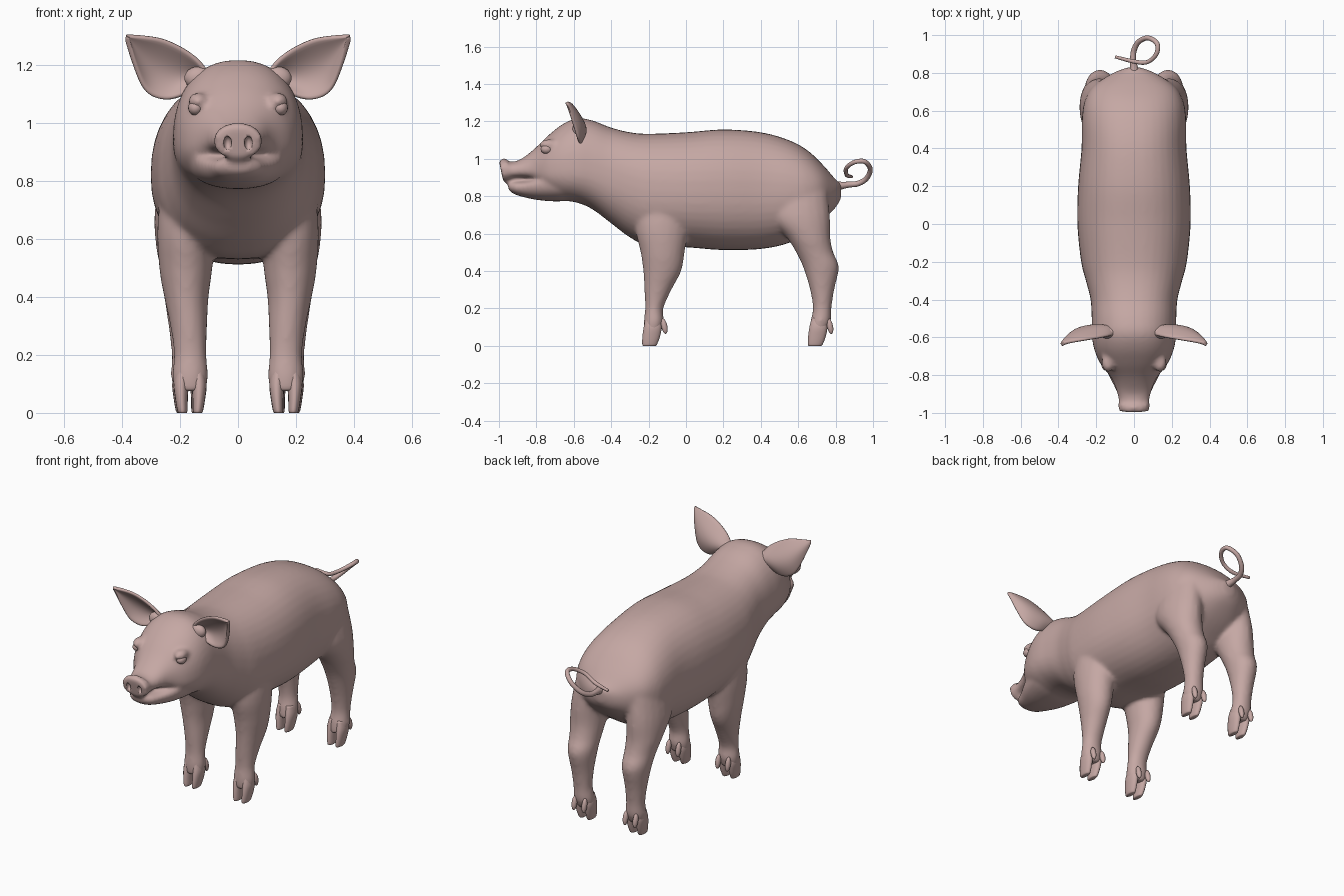
import bpy, bmesh, math
from mathutils import Vector, Matrix

if "Cube" in bpy.data.objects:
    bpy.data.objects.remove(bpy.data.objects["Cube"])

skin = bpy.data.materials.new("pink_skin")
skin.diffuse_color = (0.56, 0.39, 0.37, 1)
skin.use_nodes = True
skin.node_tree.nodes["Principled BSDF"].inputs["Base Color"].default_value = skin.diffuse_color


def resample(keys, steps):
    """Smooth in-between rows for a list of key rows (Catmull-Rom)."""
    out = []
    for i in range(len(keys) - 1):
        p = [keys[max(0, min(len(keys) - 1, i + k))] for k in (-1, 0, 1, 2)]
        for s in range(steps):
            t = s / steps
            out.append([b + 0.5 * t * (c - a + t * (2*a - 5*b + 4*c - d + t * (3*(b - c) + d - a)))
                        for a, b, c, d in zip(*p)])
    return out + [list(keys[-1])]


def power(v, e):
    return math.copysign(abs(v) ** e, v)


def loft(bm, rings):
    loops = [[bm.verts.new(p) for p in r] for r in rings]
    n = len(loops[0])
    for a, b in zip(loops, loops[1:]):
        for i in range(n):
            bm.faces.new((a[i], a[(i + 1) % n], b[(i + 1) % n], b[i]))
    bm.faces.new(loops[0])
    bm.faces.new(loops[-1])


def trunk_loft(bm, keys, e=0.88, n=40):
    """Rows: y, top z, bottom z, half width, z of the widest point."""
    rings = []
    for y, zt, zb, w, zw in resample(keys, 5):
        ring = []
        for i in range(n):
            c, s = math.cos(math.tau * i / n), math.sin(math.tau * i / n)
            ring.append((w * power(c, e), y, zw + (zt - zw if s > 0 else zw - zb) * power(s, e)))
        rings.append(ring)
    loft(bm, rings)


def limb_loft(bm, keys, side=1, n=20, steps=4):
    """Rows: x, y, z, half size in x, half size in y."""
    loft(bm, [[(side * (x + rx * math.cos(math.tau * i / n)), y + ry * math.sin(math.tau * i / n), z)
               for i in range(n)] for x, y, z, rx, ry in resample(keys, steps)])


def ball(bm, loc, scale, rot=(0, 0)):
    m = (Matrix.Translation(loc) @ Matrix.Rotation(rot[0], 4, 'X') @ Matrix.Rotation(rot[1], 4, 'Z')
         @ Matrix.Diagonal((*scale, 1)))
    bmesh.ops.create_uvsphere(bm, u_segments=20, v_segments=12, radius=1, matrix=m)


def finish(bm, name, mirror=False):
    bmesh.ops.recalc_face_normals(bm, faces=bm.faces)
    me = bpy.data.meshes.new(name)
    for f in bm.faces:
        f.smooth = True
    bm.to_mesh(me)
    bm.free()
    me.materials.append(skin)
    ob = bpy.data.objects.new(name, me)
    bpy.context.collection.objects.link(ob)
    if mirror:
        ob.modifiers.new("mirror", 'MIRROR')
    return ob


# torso, neck and head in one sweep from snout to rump
bm = bmesh.new()
trunk_loft(bm, [
    (-.97, .985, .888, .075, .93), (-.90, .99, .897, .088, .935), (-.82, 1.045, .885, .118, .935),
    (-.74, 1.122, .82, .178, .93), (-.66, 1.185, .78, .212, .94), (-.58, 1.217, .765, .224, .94),
    (-.50, 1.205, .73, .224, .93), (-.40, 1.167, .655, .23, .90), (-.30, 1.142, .58, .255, .86),
    (-.20, 1.134, .535, .28, .83), (0, 1.142, .527, .300, .82), (.2, 1.157, .512, .296, .82),
    (.4, 1.142, .518, .278, .82), (.55, 1.10, .55, .276, .82), (.65, 1.045, .61, .262, .82),
    (.73, .97, .67, .215, .83), (.80, .89, .74, .11, .82), (.83, .865, .79, .03, .83)])
# lower jaw
trunk_loft(bm, [
    (-.95, .872, .835, .045, .855), (-.92, .880, .812, .078, .85), (-.86, .882, .793, .105, .855),
    (-.78, .90, .778, .145, .87), (-.68, .92, .772, .175, .88), (-.6, .93, .78, .18, .88)])
# snout disc
bmesh.ops.create_cone(bm, cap_ends=True, segments=32, radius1=1, radius2=1, depth=1,
                      matrix=Matrix.Translation((0, -.968, .938)) @ Matrix.Rotation(math.radians(12), 4, 'X')
                      @ Matrix.Diagonal((.084, .042, .064, 1)) @ Matrix.Rotation(math.pi / 2, 4, 'X'))
# legs
front_leg = [(.175, -.12, .88, .075, .12), (.178, -.13, .65, .10, .142), (.18, -.125, .5, .092, .118),
             (.178, -.127, .4, .077, .102), (.17, -.15, .3, .064, .073), (.165, -.17, .2, .056, .049),
             (.165, -.172, .13, .063, .054), (.165, -.178, .075, .054, .046)]
rear_leg = [(.16, .60, .88, .09, .15), (.182, .605, .7, .105, .165), (.187, .655, .58, .097, .117),
            (.183, .688, .5, .086, .1), (.18, .722, .42, .078, .096), (.178, .728, .3, .062, .065),
            (.175, .728, .2, .054, .05), (.172, .72, .13, .06, .055), (.17, .705, .075, .053, .046)]
for side in (-1, 1):
    limb_loft(bm, front_leg, side)
    limb_loft(bm, rear_leg, side)
    ball(bm, (side * .138, -.735, 1.075), (.035, .05, .03))  # brow
body = finish(bm, "body")
m = body.modifiers.new("blend", 'REMESH')
m.mode, m.voxel_size, m.use_smooth_shade = 'VOXEL', 0.011, True
m = body.modifiers.new("soften", 'SMOOTH')
m.factor, m.iterations = 0.5, 10

# nostrils pressed into the snout
bm = bmesh.new()
for side in (-1, 1):
    ball(bm, (side * .036, -.99, .93), (.014, .022, .024))
cutter = finish(bm, "nostril_cutter")
cutter.hide_render = True
cutter.hide_set(True)
m = body.modifiers.new("nostrils", 'BOOLEAN')
m.operation, m.object, m.solver = 'DIFFERENCE', cutter, 'EXACT'

# eyes
bm = bmesh.new()
ball(bm, (.146, -.745, 1.052), (.026, .032, .026))
finish(bm, "eyes", True)

# split hooves and dewclaws
for name, cx, cy in (("front_hooves", .165, -.178), ("rear_hooves", .17, .708)):
    bm = bmesh.new()
    for t in (-1, 1):
        limb_loft(bm, [(cx + t * x, cy + y, z, rx, ry) for x, y, z, rx, ry in (
            (.026, .002, .15, .022, .038), (.031, 0, .10, .026, .048), (.03, -.008, .05, .022, .047),
            (.027, -.016, .01, .018, .04), (.026, -.018, 0, .014, .034))], n=16)
        ball(bm, (cx + t * .033, cy + .062, .105), (.015, .016, .042), (.2, 0))
    finish(bm, name, True)

# ears: a cupped leaf between an upper and a lower edge
upper = [(.10, 1.165), (.135, 1.215), (.19, 1.258), (.26, 1.29), (.33, 1.30), (.385, 1.302)]
lower = [(.12, 1.13), (.17, 1.105), (.245, 1.08), (.315, 1.105), (.355, 1.19), (.383, 1.292)]
bm = bmesh.new()
grid = []
for r, (a, b) in enumerate(zip(resample(upper, 4), resample(lower, 4))):
    t = r / 20
    row = []
    for k in range(11):
        s = k / 10
        x, z = a[0] + (b[0] - a[0]) * s, a[1] + (b[1] - a[1]) * s
        cup = math.sin(math.pi * s) * .045 * math.sin(math.pi * min(1, t * .8 + .2))
        y = -.585 - .2 * (z - 1.17) - .03 * t ** 3 + cup
        row.append(bm.verts.new((x, y, z)))
    grid.append(row)
for p, q in zip(grid, grid[1:]):
    for k in range(10):
        bm.faces.new((p[k], p[k + 1], q[k + 1], q[k]))
ears = finish(bm, "ears", True)
m = ears.modifiers.new("thickness", 'SOLIDIFY')
m.thickness, m.offset = 0.018, 0
m = ears.modifiers.new("round", 'SUBSURF')
m.levels = m.render_levels = 1
# ear roots
bm = bmesh.new()
ball(bm, (.135, -.575, 1.155), (.05, .032, .04), (0, 0))
finish(bm, "ear_roots", True)

# curly tail: a tapered tube along a loop
path = [(0, .79, .85, .034), (0, .825, .856, .022), (-.005, .87, .862, .016), (0, .92, .868, .015),
        (.025, .965, .895, .014), (.075, .985, .945, .013), (.122, .955, .985, .013),
        (.118, .90, .982, .012), (.07, .857, .95, .011), (0, .86, .913, .011), (-.1, .885, .905, .008)]
pts = resample(path, 6)
rings = []
side = Vector((1, 0, 0))
for i, p in enumerate(pts):
    d = Vector(pts[min(i + 1, len(pts) - 1)][:3]) - Vector(pts[max(i - 1, 0)][:3])
    d.normalize()
    side = (side - d * side.dot(d)).normalized()
    up = d.cross(side)
    rings.append([Vector(p[:3]) + p[3] * (side * math.cos(a) + up * math.sin(a))
                  for a in (math.tau * k / 12 for k in range(12))])
bm = bmesh.new()
loft(bm, rings)
finish(bm, "tail")
